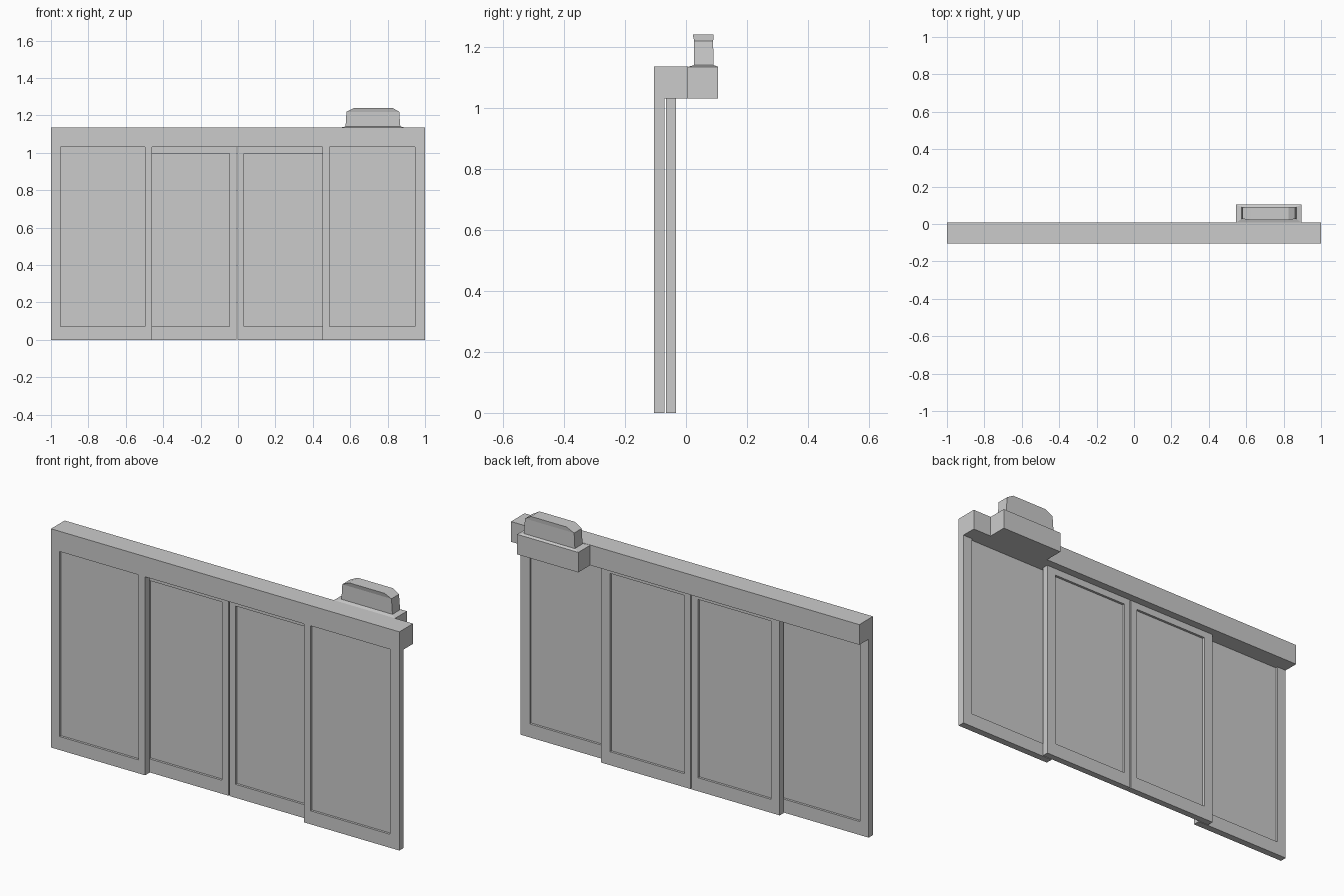
import bpy, bmesh

if "Cube" in bpy.data.objects:
    bpy.data.objects.remove(bpy.data.objects["Cube"])


def make_object(name, bm):
    bmesh.ops.recalc_face_normals(bm, faces=bm.faces)
    mesh = bpy.data.meshes.new(name)
    bm.to_mesh(mesh)
    bm.free()
    obj = bpy.data.objects.new(name, mesh)
    bpy.context.collection.objects.link(obj)
    return obj


def loft(bm, levels):
    """Stack rectangles (x0, x1, y0, y1, z) into a closed flat-sided solid."""
    rings = []
    for x0, x1, y0, y1, z in levels:
        rings.append([bm.verts.new((x, y, z)) for x, y in
                      ((x0, y0), (x1, y0), (x1, y1), (x0, y1))])
    for a, b in zip(rings, rings[1:]):
        for i in range(4):
            j = (i + 1) % 4
            bm.faces.new((a[i], a[j], b[j], b[i]))
    bm.faces.new(rings[0][::-1])
    bm.faces.new(rings[-1])


def box(bm, x0, x1, y0, y1, z0, z1):
    loft(bm, [(x0, x1, y0, y1, z0), (x0, x1, y0, y1, z1)])


TOP = 1.03      # underside of the header
SILL = 0.07     # height of the bottom rails
DEPTH = 0.012   # recess of the panes


def door_panel(name, x, pane_x, y, pane_top):
    """Framed door leaf with a pane set back on both sides."""
    bm = bmesh.new()
    box(bm, x[0], pane_x[0], *y, 0, TOP)
    box(bm, pane_x[1], x[1], *y, 0, TOP)
    box(bm, *pane_x, *y, 0, SILL)
    if pane_top < TOP:
        box(bm, *pane_x, *y, pane_top, TOP)
    box(bm, *pane_x, y[0] + DEPTH, y[1] - DEPTH, SILL, pane_top)
    bmesh.ops.remove_doubles(bm, verts=bm.verts, dist=1e-5)
    make_object(name, bm)


# Fixed outer leaves in front, sliding inner leaves behind
outer_y, inner_y = (-0.105, -0.07), (-0.066, -0.033)
door_panel("outer_panel_left", (-1, -0.46), (-0.95, -0.497), outer_y, TOP)
door_panel("outer_panel_right", (0.453, 1), (0.49, 0.946), outer_y, TOP)
door_panel("inner_panel_left", (-0.515, -0.009), (-0.464, -0.045), inner_y, 0.995)
door_panel("inner_panel_right", (-0.004, 0.51), (0.032, 0.46), inner_y, 0.995)

# Header beam
bm = bmesh.new()
box(bm, -1, 1, -0.105, 0.007, TOP, 1.135)
make_object("header_beam", bm)

# Motor box behind the header, with a shallow sloped top
bm = bmesh.new()
loft(bm, [(0.545, 0.896, 0.007, 0.105, TOP),
          (0.545, 0.896, 0.007, 0.105, 1.134),
          (0.575, 0.868, 0.027, 0.09, 1.14)])
make_object("motor_box", bm)

# Motor cover with chamfered ends and slightly flared cap
bm = bmesh.new()
loft(bm, [(0.575, 0.868, 0.027, 0.09, 1.138),
          (0.58, 0.862, 0.027, 0.089, 1.219),
          (0.623, 0.826, 0.022, 0.091, 1.24)])
make_object("motor_cover", bm)
